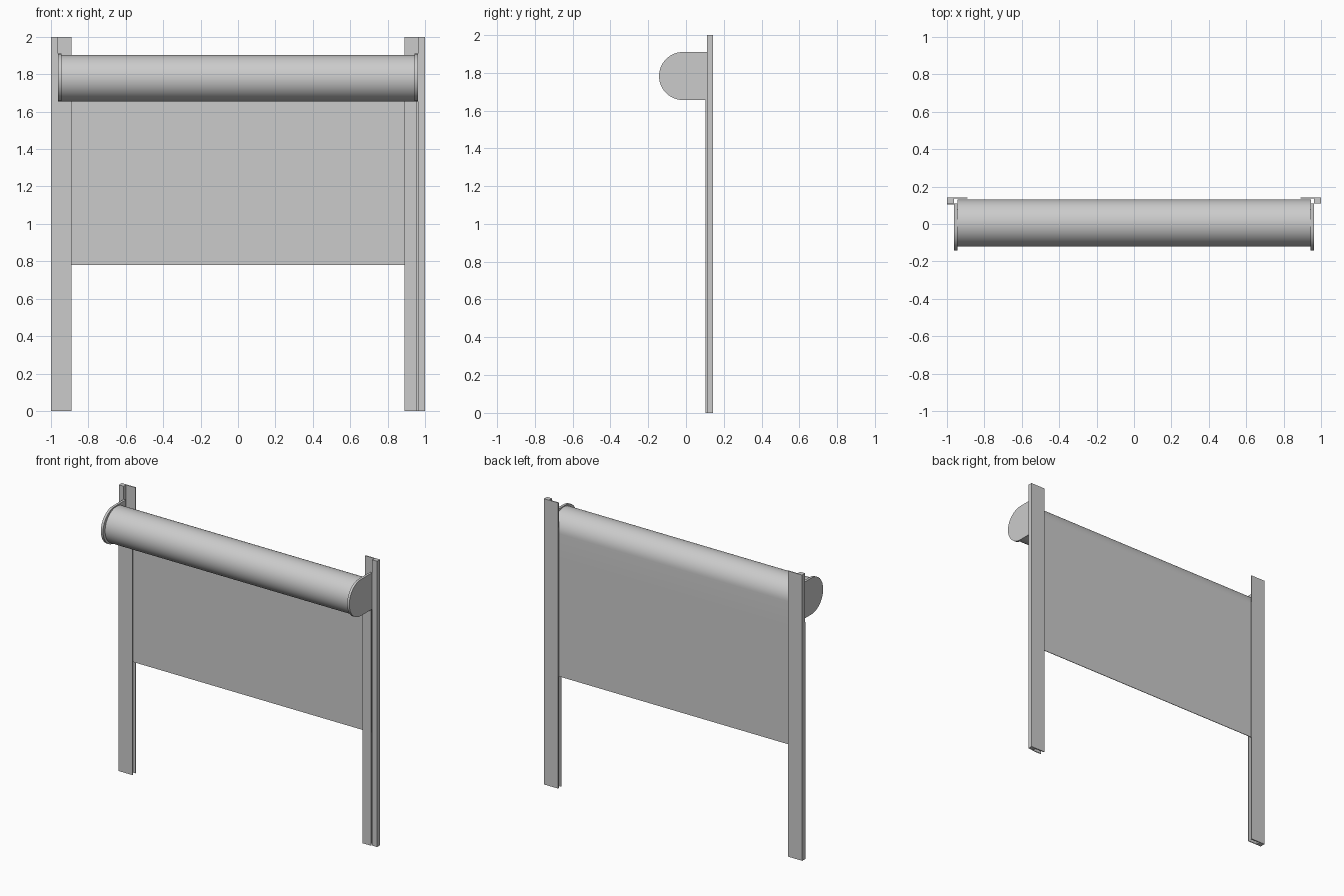
import bpy, bmesh, math

if "Cube" in bpy.data.objects:
    bpy.data.objects.remove(bpy.data.objects["Cube"])


def finish(name, bm):
    bmesh.ops.recalc_face_normals(bm, faces=bm.faces)
    me = bpy.data.meshes.new(name)
    bm.to_mesh(me)
    bm.free()
    ob = bpy.data.objects.new(name, me)
    bpy.context.collection.objects.link(ob)
    return ob


def box(name, x0, x1, y0, y1, z0, z1):
    bm = bmesh.new()
    bmesh.ops.create_cube(bm, size=1)
    for v in bm.verts:
        v.co = ((x0 + x1) / 2 + v.co.x * (x1 - x0),
                (y0 + y1) / 2 + v.co.y * (y1 - y0),
                (z0 + z1) / 2 + v.co.z * (z1 - z0))
    return finish(name, bm)


def extrude_x(name, profile, x0, x1):
    """Closed (y, z) profile extruded along x."""
    bm = bmesh.new()
    face = bm.faces.new([bm.verts.new((x0, y, z)) for y, z in profile])
    geo = bmesh.ops.extrude_face_region(bm, geom=[face])["geom"]
    for v in geo:
        if isinstance(v, bmesh.types.BMVert):
            v.co.x = x1
    return finish(name, bm)


def smooth(ob):
    bpy.ops.object.select_all(action='DESELECT')
    bpy.context.view_layer.objects.active = ob
    ob.select_set(True)
    bpy.ops.object.shade_smooth_by_angle(angle=math.radians(35))


CY, CZ = 0.004, 1.778

for side, s in (("left", -1), ("right", 1)):
    def span(a, b):
        return sorted((s * a, s * b))

    # guide rail: outer post, back flange, shorter front lip
    box(side + "_rail_post", *span(0.962, 1.0), 0.11, 0.143, 0, 2)
    box(side + "_rail_back_flange", *span(0.89, 0.962), 0.136, 0.143, 0, 2)
    lip_outer = 1.0 if s < 0 else 0.957
    box(side + "_rail_front_lip", *span(0.89, lip_outer), 0.104, 0.11, 0, 1.655)

    # D-shaped end plate
    r, cy, cz = 0.1275, -0.0155, 1.7825
    plate = [(0.11, cz - r)]
    for i in range(17):
        a = -math.pi / 2 - math.pi * i / 16
        plate.append((cy + r * math.cos(a), cz + r * math.sin(a)))
    plate.append((0.11, cz + r))
    smooth(extrude_x(side + "_end_plate", plate, *span(0.945, 0.962)))

# curtain: hanging sheet that winds into the roll, as one thin closed profile
t = 0.004
outer = [(CY + 0.127, 0.78), (CY + 0.127, 1.6)]
inner = [(CY + 0.127 - t, 0.78), (CY + 0.127 - t, 1.6)]
steps = 60
for i in range(steps + 1):
    a = 2.4 * math.pi * i / steps
    r = 0.127 - 0.0055 * a / (2 * math.pi)
    c, n = math.cos(a), math.sin(a)
    outer.append((CY + r * c, CZ + r * n))
    inner.append((CY + (r - t) * c, CZ + (r - t) * n))
curtain = extrude_x("rolled_curtain", outer + inner[::-1], -0.945, 0.945)
smooth(curtain)
